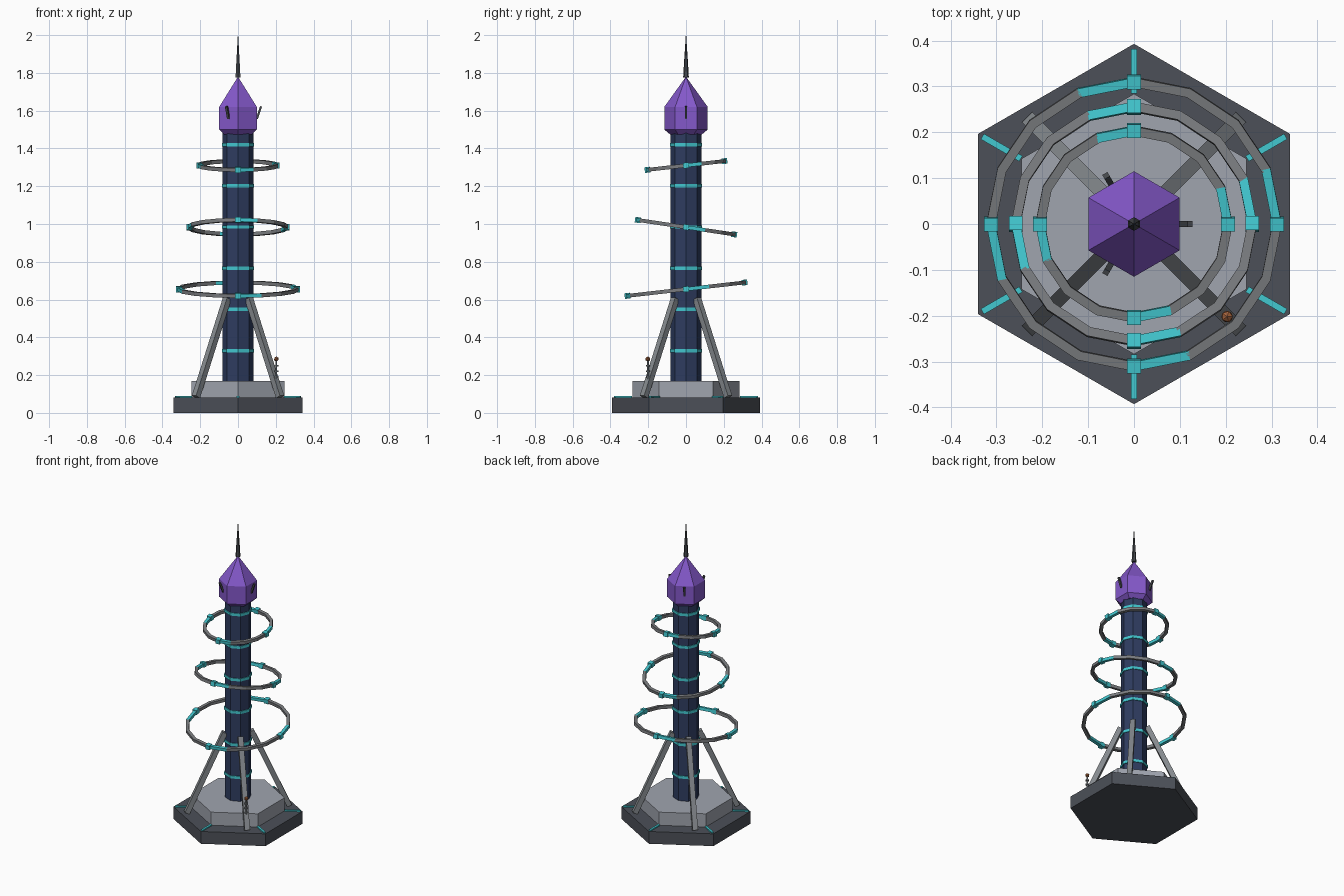
import bpy, bmesh
from math import sin, cos, pi, radians
from mathutils import Vector, Matrix

cube = bpy.data.objects.get("Cube")
if cube:
    bpy.data.objects.remove(cube)


def material(name, r, g, b):
    """Flat material from 0-255 display values, stored linear."""
    col = [((v / 255 + 0.055) / 1.055) ** 2.4 for v in (r, g, b)] + [1]
    m = bpy.data.materials.new(name)
    m.use_nodes = True
    m.diffuse_color = col
    bsdf = next(n for n in m.node_tree.nodes if n.type == 'BSDF_PRINCIPLED')
    bsdf.inputs["Base Color"].default_value = col
    return m


SLATE = material("dark slate", 76, 80, 88)
STONE = material("pale stone", 160, 165, 175)
NAVY = material("navy metal", 46, 60, 96)
CYAN = material("cyan glow", 66, 200, 208)
VIOLET = material("violet crystal", 132, 88, 202)
STEEL = material("steel", 132, 137, 141)
IRON = material("ring iron", 122, 124, 127)
DARK = material("dark iron", 70, 73, 77)
COPPER = material("copper", 165, 98, 58)


def finish(bm, name, *mats):
    bmesh.ops.recalc_face_normals(bm, faces=bm.faces)
    me = bpy.data.meshes.new(name)
    bm.to_mesh(me)
    bm.free()
    for m in mats:
        me.materials.append(m)
    ob = bpy.data.objects.new(name, me)
    bpy.context.collection.objects.link(ob)
    return ob


def turned(name, profile, sides, mat, at=(0, 0)):
    """Faceted solid from (radius, z) pairs, with a corner facing the back."""
    bm = bmesh.new()
    rings = []
    for r, z in profile:
        rings.append([bm.verts.new((at[0] + r * cos(pi / 2 + 2 * pi * i / sides),
                                    at[1] + r * sin(pi / 2 + 2 * pi * i / sides), z))
                      for i in range(sides)])
    for low, high in zip(rings, rings[1:]):
        for i in range(sides):
            j = (i + 1) % sides
            bm.faces.new((low[i], low[j], high[j], high[i]))
    bm.faces.new(rings[0])
    bm.faces.new(rings[-1])
    bmesh.ops.remove_doubles(bm, verts=bm.verts, dist=0.0005)
    return finish(bm, name, mat)


def bar(bm, a, b, width, height, up=(0, 0, 1), slot=0):
    """Box running from a to b, with its height along up."""
    a, b = Vector(a), Vector(b)
    d = (b - a).normalized()
    side = Vector(up).cross(d).normalized()
    top = d.cross(side)
    m = Matrix((d * (b - a).length, side * width, top * height)).transposed().to_4x4()
    m.translation = (a + b) / 2
    verts = bmesh.ops.create_cube(bm, size=1, matrix=m)["verts"]
    for f in {f for v in verts for f in v.link_faces}:
        f.material_index = slot


def polar(r, deg, z):
    return Vector((r * cos(radians(deg)), r * sin(radians(deg)), z))


# Stepped base, shaft, crystal cap and spire
turned("base_slab", [(0.393, 0), (0.393, 0.082)], 6, SLATE)
turned("plinth", [(0.284, 0.08), (0.284, 0.17)], 6, STONE)
turned("shaft", [(0.081, 0.165), (0.081, 1.5)], 8, NAVY)
turned("cap", [(0.085, 1.475), (0.115, 1.5), (0.115, 1.62), (0, 1.78)], 6, VIOLET)
turned("spire", [(0.015, 1.775), (0.012, 1.83), (0.001, 2.0)], 6, DARK)

# Glowing bands up the shaft
for i in range(6):
    z = 0.33 + i * 0.218
    turned(f"shaft_band_{i + 1}", [(0.086, z - 0.009), (0.086, z + 0.009)], 8, CYAN)

# Glowing strips on the slab corners
bm = bmesh.new()
for i in range(6):
    bar(bm, polar(0.285, 30 + 60 * i, 0.085), polar(0.382, 30 + 60 * i, 0.085), 0.014, 0.009)
finish(bm, "slab_strips", CYAN)

# Leaning support struts
for i, name in enumerate(("back_left", "back_right", "front_right", "front_left")):
    bm = bmesh.new()
    a = 45 + 90 * i
    bar(bm, polar(0.315, a, 0.085), polar(0.082, a, 0.605), 0.032, 0.032)
    finish(bm, name + "_strut", STEEL)

# Fins on alternate faces of the cap
bm = bmesh.new()
for a in (0, 120, 240):
    bar(bm, polar(0.1, a, 1.557), polar(0.122, a, 1.622), 0.013, 0.011)
finish(bm, "cap_fins", DARK)

# Tilted rings: every fourth segment glows and starts at a node block
for name, radius, z, tilt in (("lower", 0.312, 0.655, 6.5),
                              ("middle", 0.258, 0.983, -8.5),
                              ("upper", 0.205, 1.31, 6.5)):
    bm = bmesh.new()
    for i in range(16):
        a, b = (polar(radius, 22.5 * k, 0) for k in (i, i + 1))
        extra = (b - a).normalized() * 0.002
        bar(bm, a - extra, b + extra, 0.02, 0.02, slot=int(i % 4 == 0))
        if i % 4 == 0:
            t = polar(0.015, 22.5 * i, 0)
            bar(bm, a - t, a + t, 0.03, 0.03, slot=1)
    ob = finish(bm, name + "_ring", IRON, CYAN)
    ob.location.z = z
    ob.rotation_euler.x = radians(tilt)

# Small insulated post with a copper ball
spot = (0.203, -0.202)
turned("post", [(0.005, 0.08), (0.005, 0.28)], 6, STEEL, spot)
for i in range(3):
    z = 0.19 + 0.03 * i
    turned(f"post_disc_{i + 1}", [(0.011, z - 0.004), (0.011, z + 0.004)], 8, STEEL, spot)
bm = bmesh.new()
bmesh.ops.create_icosphere(bm, subdivisions=1, radius=0.014,
                           matrix=Matrix.Translation((*spot, 0.285)))
finish(bm, "post_ball", COPPER)
